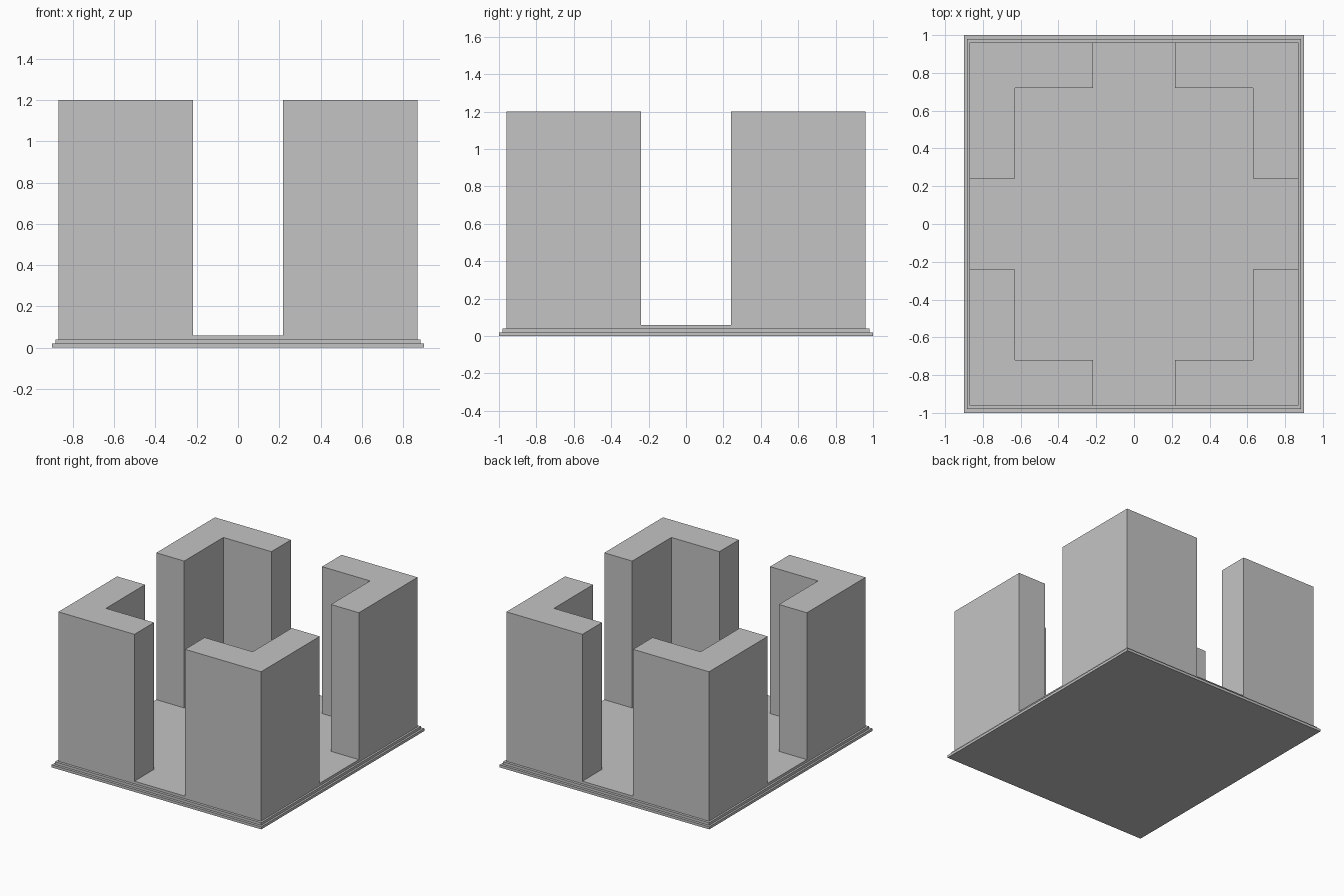
import bpy
import bmesh

cube = bpy.data.objects.get("Cube")
if cube:
    bpy.data.objects.remove(cube, do_unlink=True)

# Single stone colour
stone = bpy.data.materials.new("plain_grey")
stone.use_nodes = True
grey = (0.55, 0.55, 0.55, 1)
stone.diffuse_color = grey
stone.node_tree.nodes["Principled BSDF"].inputs["Base Color"].default_value = grey


def prism(name, outline, bottom, top):
    """Extrude a flat outline straight up from bottom to top."""
    bm = bmesh.new()
    face = bm.faces.new([bm.verts.new((x, y, bottom)) for x, y in outline])
    result = bmesh.ops.extrude_face_region(bm, geom=[face])
    raised = [v for v in result["geom"] if isinstance(v, bmesh.types.BMVert)]
    bmesh.ops.translate(bm, verts=raised, vec=(0, 0, top - bottom))
    bmesh.ops.recalc_face_normals(bm, faces=bm.faces)
    mesh = bpy.data.meshes.new(name)
    bm.to_mesh(mesh)
    bm.free()
    mesh.materials.append(stone)
    obj = bpy.data.objects.new(name, mesh)
    bpy.context.collection.objects.link(obj)
    return obj


# Stepped base: three stacked slabs
step = 0.02
slabs = [("lower_step", 0.9, 1.0), ("middle_step", 0.885, 0.98), ("floor_slab", 0.87, 0.96)]
for i, (name, hx, hy) in enumerate(slabs):
    prism(name, [(-hx, -hy), (hx, -hy), (hx, hy), (-hx, hy)], i * step, (i + 1) * step)

# Four L-shaped corner walls, leaving a central opening on each side
wall_x, wall_y, thick = 0.87, 0.96, 0.24
gap_x, gap_y = wall_x / 4, wall_y / 4
inner_x, inner_y = wall_x - thick, wall_y - thick
corner = [(wall_x, gap_y), (wall_x, wall_y), (gap_x, wall_y),
          (gap_x, inner_y), (inner_x, inner_y), (inner_x, gap_y)]
for side, sx in (("left", 1), ("right", -1)):
    for end, sy in (("front", -1), ("back", 1)):
        prism(f"{end}_{side}_corner_wall", [(x * sx, y * sy) for x, y in corner], 3 * step, 1.2)
